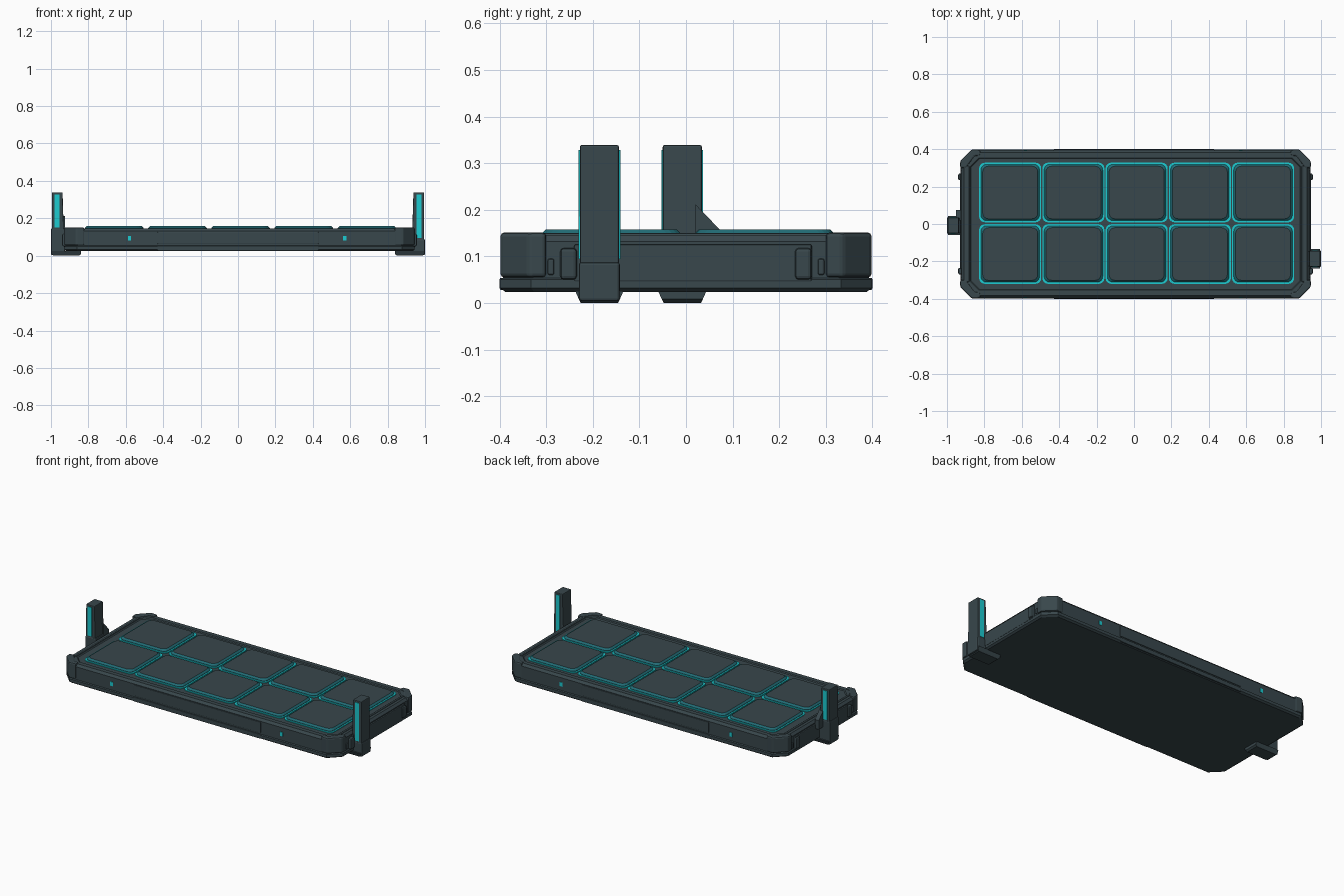
import bpy, bmesh, math

if "Cube" in bpy.data.objects:
    bpy.data.objects.remove(bpy.data.objects["Cube"])


def mat(name, rgb):
    m = bpy.data.materials.new(name)
    m.diffuse_color = (*rgb, 1)
    m.use_nodes = True
    m.node_tree.nodes["Principled BSDF"].inputs["Base Color"].default_value = m.diffuse_color
    return m


DARK = mat("dark slate", (0.040, 0.063, 0.072))
GLOW = mat("bright teal", (0.012, 0.60, 0.64))
MID = mat("deep teal", (0.016, 0.15, 0.18))


def finish(name, bm, mats, bevel=0):
    bmesh.ops.recalc_face_normals(bm, faces=bm.faces)
    me = bpy.data.meshes.new(name)
    bm.to_mesh(me)
    bm.free()
    for m in mats:
        me.materials.append(m)
    ob = bpy.data.objects.new(name, me)
    bpy.context.collection.objects.link(ob)
    if bevel:
        b = ob.modifiers.new("bevel", "BEVEL")
        b.width, b.segments, b.limit_method = bevel, 2, 'ANGLE'
    return ob


def loft(name, rings, mats=(DARK,), strip_mats=None, cap_mat=0, bevel=0):
    """Skin equal-length rings of 3D points and cap both ends."""
    bm = bmesh.new()
    vs = [[bm.verts.new(p) for p in r] for r in rings]
    n = len(vs[0])
    for k in range(len(vs) - 1):
        for i in range(n):
            j = (i + 1) % n
            f = bm.faces.new((vs[k][i], vs[k][j], vs[k + 1][j], vs[k + 1][i]))
            f.material_index = strip_mats[k] if strip_mats else 0
    bm.faces.new(vs[0][::-1])
    bm.faces.new(vs[-1]).material_index = cap_mat
    return finish(name, bm, mats, bevel)


def box(name, x0, x1, y0, y1, z0, z1, m=DARK, bevel=0.0):
    r = [(x0, y0), (x1, y0), (x1, y1), (x0, y1)]
    return loft(name, [[(*p, z) for p in r] for z in (z0, z1)], (m,), bevel=bevel)


def octagon(hx, hy, c, z, cx=0.008):
    pts = [(hx - c, -hy), (hx, -hy + c), (hx, hy - c), (hx - c, hy),
           (c - hx, hy), (-hx, hy - c), (-hx, c - hy), (c - hx, -hy)]
    return [(x + cx, y, z) for x, y in pts]


def rounded(cx, cy, hx, hy, r, z, seg=4):
    pts = []
    for q, (sx, sy) in enumerate(((1, 1), (-1, 1), (-1, -1), (1, -1))):
        for i in range(seg + 1):
            a = (q + i / seg) * math.pi / 2
            pts.append((cx + sx * (hx - r) + r * math.cos(a),
                        cy + sy * (hy - r) + r * math.sin(a), z))
    return pts


# Tray body with lower lip, chamfered rim and shallow recess
loft("tray_body", [octagon(*s) for s in (
    (0.925, 0.388, 0.062, 0.024), (0.936, 0.399, 0.066, 0.032),
    (0.936, 0.399, 0.066, 0.050), (0.930, 0.393, 0.066, 0.054),
    (0.930, 0.393, 0.066, 0.132), (0.918, 0.381, 0.062, 0.146),
    (0.885, 0.354, 0.048, 0.146), (0.880, 0.349, 0.046, 0.141))])

# Corner guards
profile = [(0.83, 0.396), (0.875, 0.399), (0.937, 0.337), (0.937, 0.30),
           (0.905, 0.30), (0.86, 0.362), (0.83, 0.365)]
for sx in (-1, 1):
    for sy in (-1, 1):
        loft("corner_guard", [[(sx * x + 0.008, sy * y, z) for x, y in profile]
                              for z in (0.055, 0.151)], bevel=0.008)

# Solar-style tiles: bright seam, sloped edge, dark top
PX, PY = 0.338, 0.329
for i in range(5):
    for j in range(2):
        cx, cy = 0.014 + (i - 2) * PX, 0.004 + (j - 0.5) * PY
        hx, hy = PX / 2 - 0.003, PY / 2 - 0.005
        loft("tile_seam", [rounded(cx, cy, hx, hy, 0.03, z)
                           for z in (0.139, 0.1455)], (GLOW,))
        loft("tile", [rounded(cx, cy, hx - d, hy - d, 0.03, z)
                      for d, z in ((0.009, 0.143), (0.009, 0.148), (0.019, 0.158))],
             (DARK, MID), (1, 1), 0)

# Long side trims and small indicator lights on front and back
for s in (-1, 1):
    y0, y1 = sorted((s * 0.385, s * 0.4))
    box("long_side_trim", -0.43, 0.43, y0, y1, 0.028, 0.054, bevel=0.003)
    box("long_side_panel", -0.43, 0.43, *sorted((s * 0.385, s * 0.397)), 0.062, 0.128, bevel=0.003)
    for x in (-0.58, 0.57):
        y0, y1 = sorted((s * 0.390, s * 0.396))
        box("indicator_light", x - 0.009, x + 0.009, y0, y1, 0.080, 0.105, GLOW)

# End panels, knobs, clips and top slats
for s in (-1, 1):
    def end(name, a, b, y0, y1, z0, z1, bv=0.004):
        xs = sorted((s * a + 0.008, s * b + 0.008))
        box(name, *xs, y0, y1, z0, z1, bevel=bv)
    end("end_panel", 0.92, 0.938, -0.24, 0.27, 0.045, 0.126)
    for t in (-1, 1):
        end("end_knob", 0.92, 0.948, t * 0.252 - 0.018, t * 0.252 + 0.018, 0.05, 0.118, 0.008)
        end("end_clip", 0.92, 0.936, t * 0.29 - 0.007, t * 0.29 + 0.007, 0.06, 0.095)
    end("end_slat", 0.888, 0.902, -0.31, 0.31, 0.138, 0.150)

# Upright posts: side, centre y, half depth, collar height
for s, cy, hy, collar in ((-1, -0.008, 0.042, 0.145), (1, -0.186, 0.042, 0.088)):
    side = "left" if s < 0 else "right"
    bottom, top = (0.928, 0.996), (0.938, 0.995)
    loft(side + "_post",
         [[(s * a, cy - hy, z), (s * b, cy - hy, z), (s * b, cy + hy, z), (s * a, cy + hy, z)]
          for (a, b), z in ((bottom, 0.02), (top, 0.339))], bevel=0.004)
    xs = sorted((s * 0.925, s * 1.0))
    box(side + "_collar", *xs, cy - hy - 0.002, cy + hy + 0.002, 0.004, collar, bevel=0.006)
    # Foot plate tucked under the tray
    loft(side + "_foot",
         [[(s * a, cy - h, z), (s * b, cy - h, z), (s * b, cy + h, z), (s * a, cy + h, z)]
          for a, b, h, z in ((0.85, 0.985, 0.040, 0.0), (0.84, 0.995, 0.044, 0.008),
                             (0.84, 0.995, 0.052, 0.026))])
    # Glowing strips on the two narrow faces
    for t in (-1, 1):
        ys = sorted((cy + t * (hy - 0.003), cy + t * (hy + 0.003)))
        xs = sorted((s * 0.955, s * 0.981))
        box(side + "_post_strip", *xs, *ys, collar + 0.006, 0.328, GLOW)

# Triangular brace behind the left post
loft("left_brace", [[(x, 0.02, 0.10), (x, 0.075, 0.10), (x, 0.075, 0.155), (x, 0.02, 0.212)]
                    for x in (-0.952, -0.925)])
